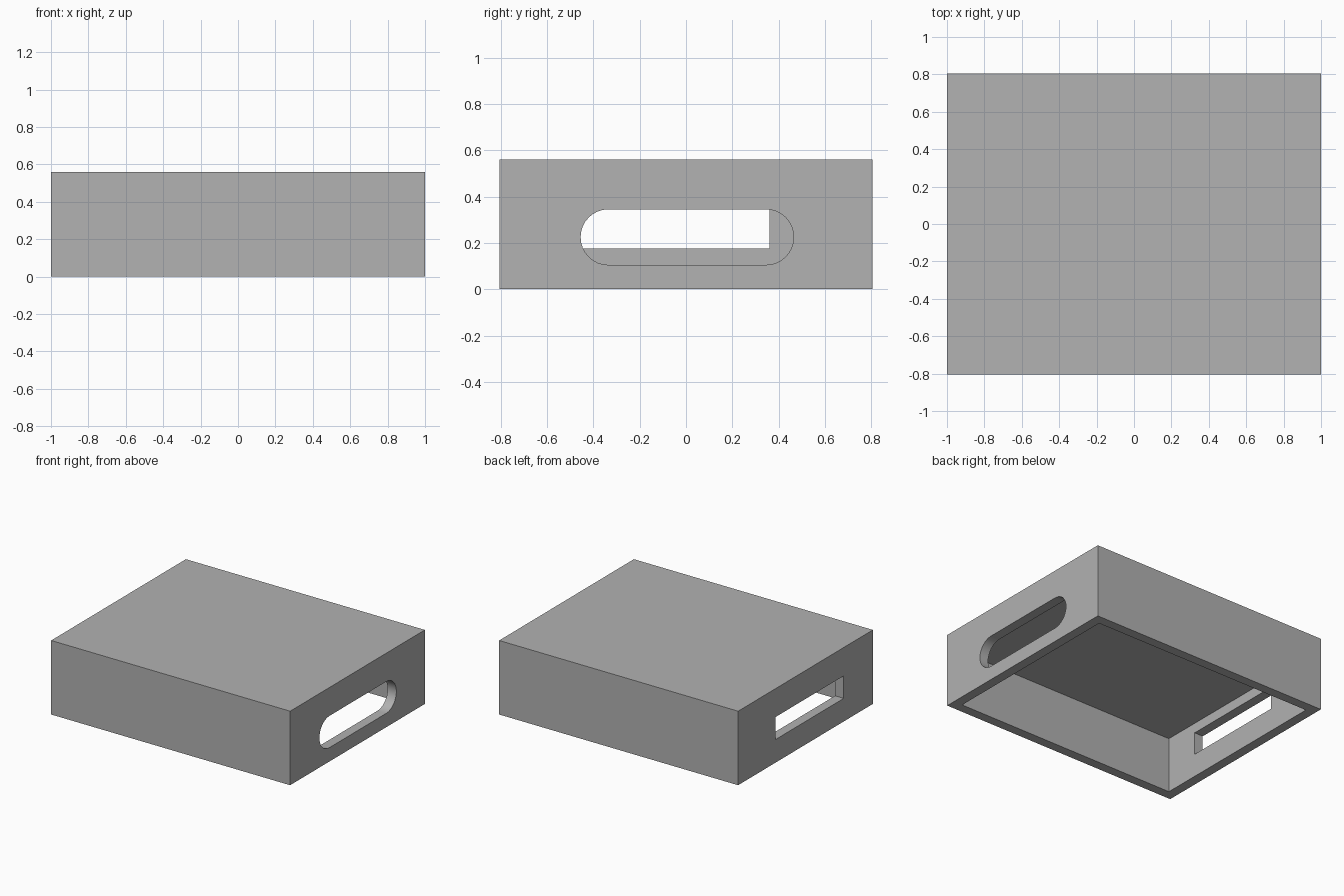
import bpy, bmesh
from math import pi, sin, cos, radians

cube = bpy.data.objects.get("Cube")
if cube:
    bpy.data.objects.remove(cube, do_unlink=True)

WIDTH, DEPTH, HEIGHT = 2.0, 1.61, 0.56
WALL, CEILING = 0.073, 0.42

grey = bpy.data.materials.new("light_grey")
grey.use_nodes = True
colour = (0.445, 0.445, 0.445, 1)
grey.diffuse_color = colour
grey.node_tree.nodes["Principled BSDF"].inputs["Base Color"].default_value = colour


def prism(name, outline, offset):
    """Extrude a closed 3D outline along an offset vector."""
    bm = bmesh.new()
    face = bm.faces.new([bm.verts.new(p) for p in outline])
    ext = bmesh.ops.extrude_face_region(bm, geom=[face])
    moved = [v for v in ext["geom"] if isinstance(v, bmesh.types.BMVert)]
    bmesh.ops.translate(bm, verts=moved, vec=offset)
    bmesh.ops.recalc_face_normals(bm, faces=bm.faces)
    mesh = bpy.data.meshes.new(name)
    bm.to_mesh(mesh)
    bm.free()
    mesh.materials.append(grey)
    obj = bpy.data.objects.new(name, mesh)
    bpy.context.collection.objects.link(obj)
    return obj


def rectangle(x, y, z):
    return [(-x, -y, z), (x, -y, z), (x, y, z), (-x, y, z)]


def cut(target, cutter):
    mod = target.modifiers.new("cut", 'BOOLEAN')
    mod.operation = 'DIFFERENCE'
    mod.solver = 'EXACT'
    mod.object = cutter
    bpy.context.view_layer.objects.active = target
    bpy.ops.object.modifier_apply(modifier=mod.name)
    bpy.data.objects.remove(cutter, do_unlink=True)


# Outer block, hollowed from below
cover = prism("box_cover", rectangle(WIDTH / 2, DEPTH / 2, 0), (0, 0, HEIGHT))
cut(cover, prism("hollow", rectangle(WIDTH / 2 - WALL, DEPTH / 2 - WALL, -0.1),
                 (0, 0, CEILING + 0.1)))

# Round-ended slot through the +x wall
radius, mid_z, steps = 0.12, 0.225, 16
slot = []
for centre, start in ((0.345, -pi / 2), (-0.335, pi / 2)):
    for i in range(steps + 1):
        a = start + pi * i / steps
        slot.append((0.85, centre + radius * cos(a), mid_z + radius * sin(a)))
cut(cover, prism("slot", slot, (0.3, 0, 0)))

# Rectangular window through the -x wall
low, high, front, back = 0.175, 0.345, -0.457, 0.36
window = [(-0.85, front, low), (-0.85, back, low),
          (-0.85, back, high), (-0.85, front, high)]
cut(cover, prism("window", window, (-0.3, 0, 0)))

# Smooth slot ends, crisp box edges
bpy.ops.object.select_all(action='DESELECT')
cover.select_set(True)
bpy.context.view_layer.objects.active = cover
bpy.ops.object.shade_smooth_by_angle(angle=radians(30))
